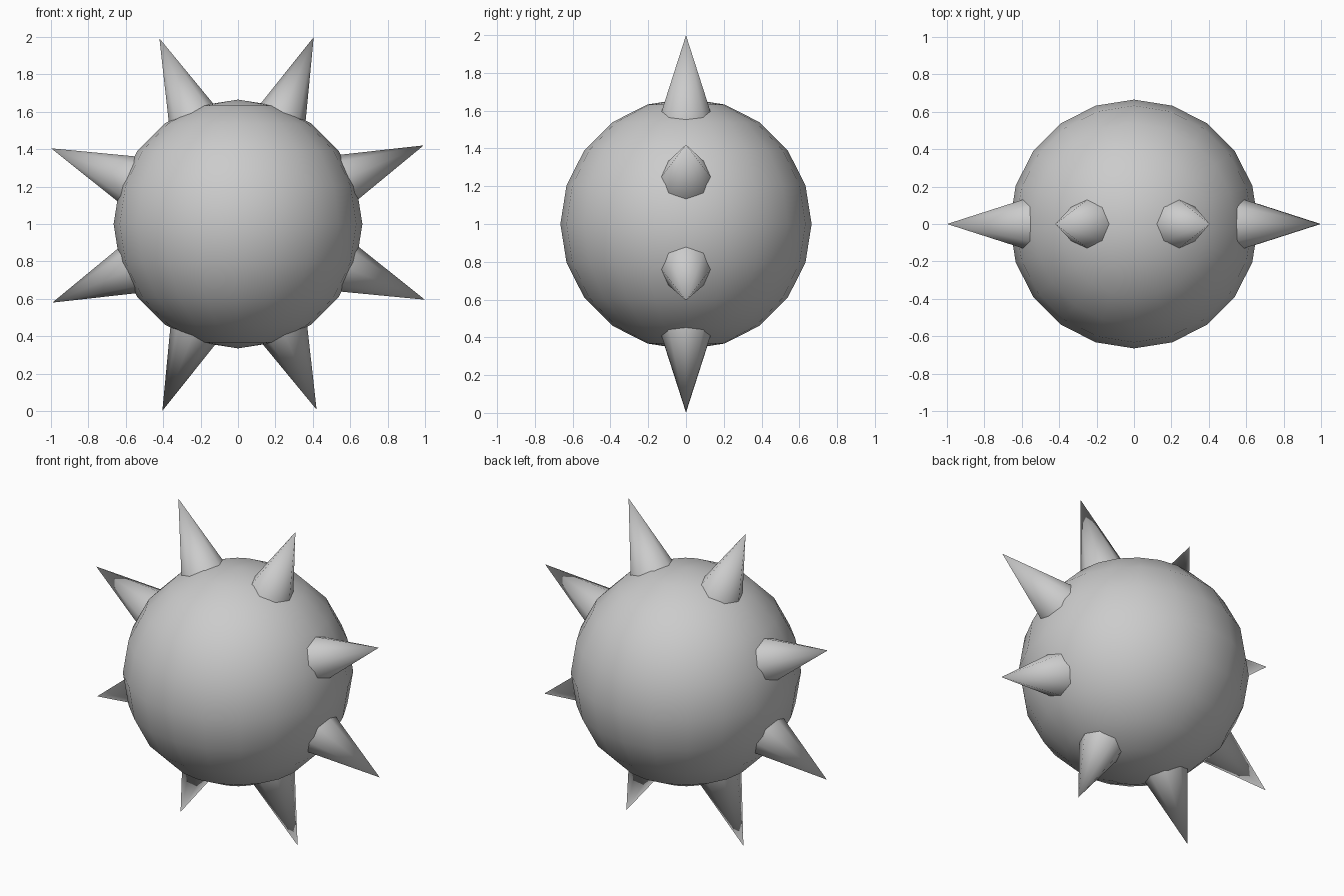
import bpy
from math import sin, cos, radians

default_cube = bpy.data.objects.get("Cube")
if default_cube:
    bpy.data.objects.remove(default_cube, do_unlink=True)

CENTRE_Z = 1.0
BALL_RADIUS = 0.665
TIP_REACH = 1.078    # ball centre to spike tip
ROOT_REACH = 0.56    # ball centre to buried spike base
ROOT_RADIUS = 0.154

grey = bpy.data.materials.new("plain_grey")
grey.use_nodes = True
colour = (0.6, 0.6, 0.6, 1)
grey.diffuse_color = colour
grey.node_tree.nodes["Principled BSDF"].inputs["Base Color"].default_value = colour


def finish(name):
    """Name, colour and smooth the object just added."""
    obj = bpy.context.object
    obj.name = name
    obj.data.materials.append(grey)
    bpy.ops.object.shade_smooth_by_angle(angle=radians(60))
    return obj


# Round body
bpy.ops.mesh.primitive_uv_sphere_add(segments=20, ring_count=10, radius=BALL_RADIUS,
                                     location=(0, 0, CENTRE_Z))
finish("ball")

# Ring of eight spikes in the x-z plane
for i in range(8):
    angle = radians(22.05 + 45 * i)
    middle = (ROOT_REACH + TIP_REACH) / 2
    bpy.ops.mesh.primitive_cone_add(
        vertices=8, radius1=ROOT_RADIUS, radius2=0, depth=TIP_REACH - ROOT_REACH,
        location=(middle * sin(angle), 0, CENTRE_Z + middle * cos(angle)),
        rotation=(0, angle, 0))
    finish(f"spike_{i + 1}")
